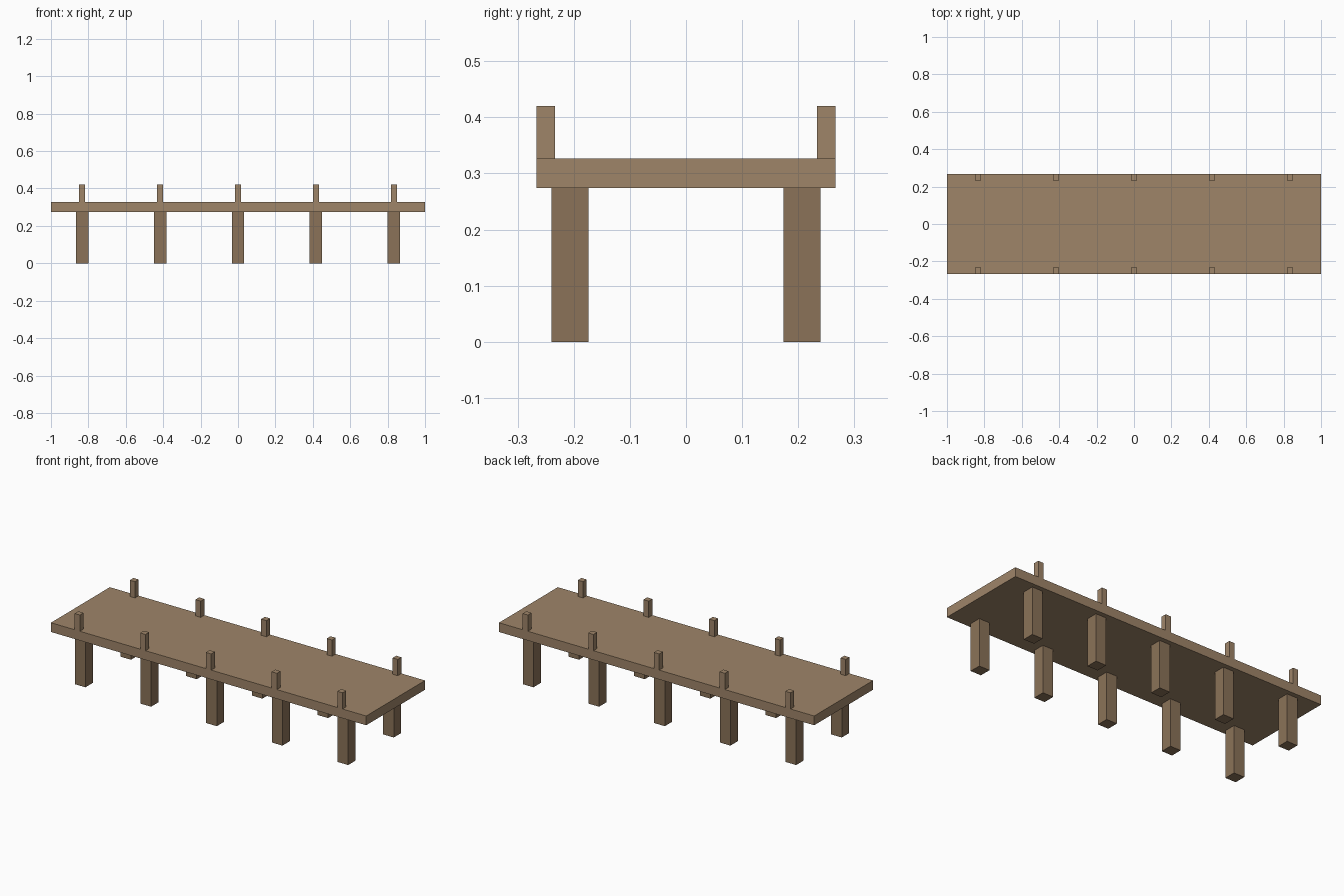
import bpy

if "Cube" in bpy.data.objects:
    bpy.data.objects.remove(bpy.data.objects["Cube"])


def material(name, color):
    mat = bpy.data.materials.new(name)
    mat.diffuse_color = (*color, 1)
    mat.use_nodes = True
    mat.node_tree.nodes["Principled BSDF"].inputs["Base Color"].default_value = mat.diffuse_color
    return mat


def box(name, center, size, mat):
    bpy.ops.mesh.primitive_cube_add(size=1, location=center)
    obj = bpy.context.object
    obj.name = name
    obj.scale = size
    bpy.ops.object.transform_apply(location=False, rotation=False, scale=True)
    obj.data.materials.append(mat)
    return obj


plank_wood = material("plank_wood", (0.345, 0.234, 0.141))
pile_wood = material("pile_wood", (0.257, 0.171, 0.099))

DECK_BOTTOM, DECK_TOP, POST_TOP = 0.274, 0.327, 0.42
HALF_WIDTH = 0.2667
PILE, POST = 0.0667, 0.0333

# Deck slab
box("deck", (0, 0, (DECK_BOTTOM + DECK_TOP) / 2),
    (2, 2 * HALF_WIDTH, DECK_TOP - DECK_BOTTOM), plank_wood)

# Five pairs of support piles below and short mooring posts above
for i in range(5):
    x = (i - 2) * 0.4167
    for side, s in (("front", -1), ("back", 1)):
        box(f"{side}_pile_{i + 1}", (x, s * 0.2067, DECK_BOTTOM / 2),
            (PILE, PILE, DECK_BOTTOM), pile_wood)
        box(f"{side}_post_{i + 1}",
            (x, s * (HALF_WIDTH - POST / 2), (DECK_TOP + POST_TOP) / 2),
            (POST, POST, POST_TOP - DECK_TOP), plank_wood)
